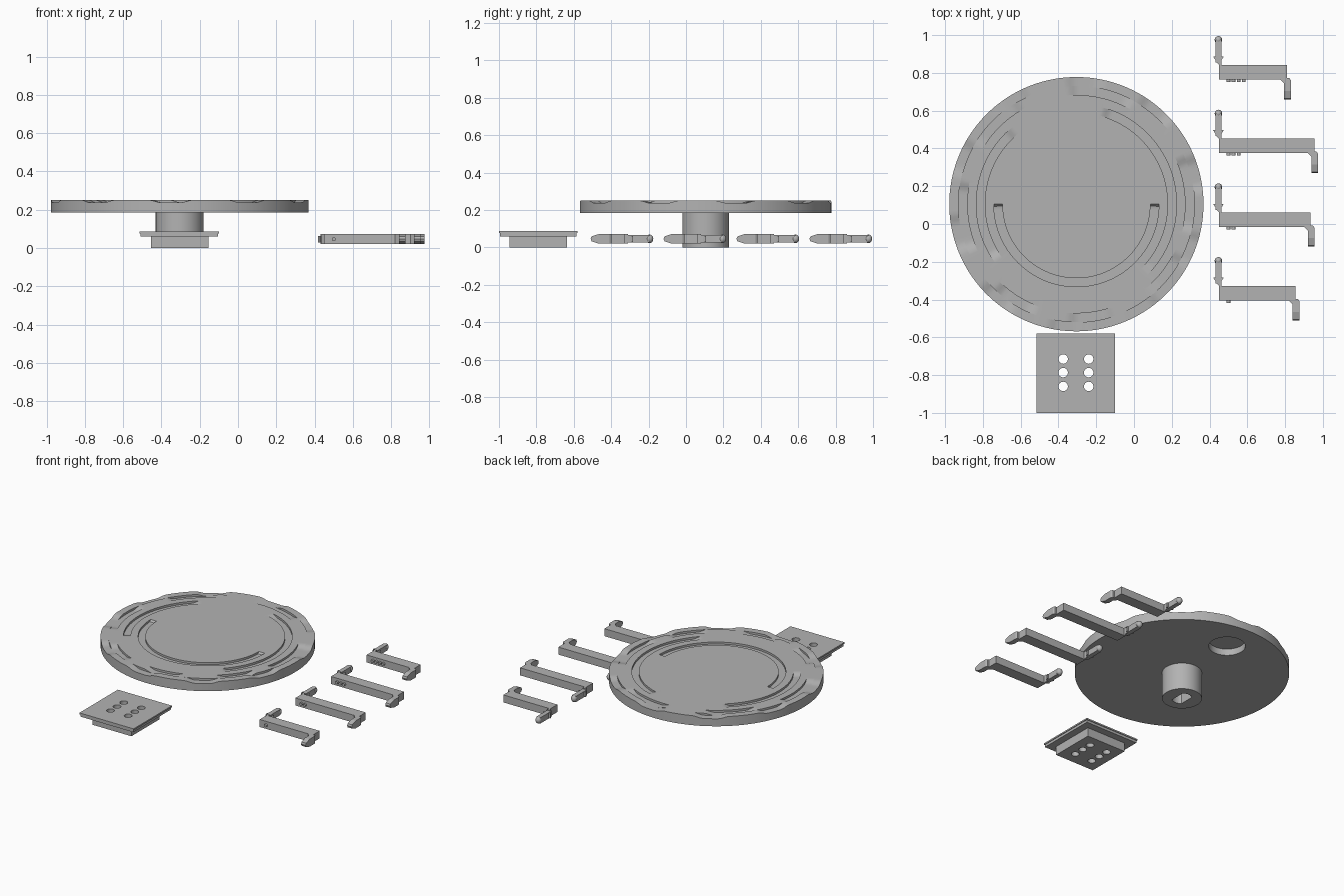
import bpy, bmesh, math
from mathutils import Matrix, Vector

if "Cube" in bpy.data.objects:
    bpy.data.objects.remove(bpy.data.objects["Cube"], do_unlink=True)

grey = bpy.data.materials.new("plain_grey")
grey.use_nodes = True
grey.diffuse_color = (0.45, 0.45, 0.45, 1)
grey.node_tree.nodes["Principled BSDF"].inputs["Base Color"].default_value = (0.45, 0.45, 0.45, 1)


def finish(name, bm, smooth=False):
    bmesh.ops.recalc_face_normals(bm, faces=bm.faces)
    mesh = bpy.data.meshes.new(name)
    bm.to_mesh(mesh)
    bm.free()
    mesh.materials.append(grey)
    obj = bpy.data.objects.new(name, mesh)
    bpy.context.collection.objects.link(obj)
    if smooth:
        select(obj)
        bpy.ops.object.shade_smooth_by_angle(angle=math.radians(30))
    return obj


def select(obj):
    bpy.ops.object.select_all(action='DESELECT')
    obj.select_set(True)
    bpy.context.view_layer.objects.active = obj


def add_box(bm, lo, hi):
    lo, hi = Vector(lo), Vector(hi)
    bmesh.ops.create_cube(bm, size=1, matrix=Matrix.Translation((lo + hi) / 2)
                          @ Matrix.Diagonal((*(hi - lo), 1)))


def add_cylinder(bm, x, y, z0, z1, r, segments=48):
    bmesh.ops.create_cone(bm, cap_ends=True, segments=segments, radius1=r, radius2=r,
                          depth=z1 - z0, matrix=Matrix.Translation((x, y, (z0 + z1) / 2)))


def add_prism(bm, points, offset):
    face = bm.faces.new([bm.verts.new(p) for p in points])
    new = bmesh.ops.extrude_face_region(bm, geom=[face])["geom"]
    bmesh.ops.translate(bm, vec=offset,
                        verts=[g for g in new if isinstance(g, bmesh.types.BMVert)])


def cut(obj, cutter_bm):
    cutter = finish(obj.name + "_cutter", cutter_bm)
    cutter.hide_render = True
    mod = obj.modifiers.new("cut", 'BOOLEAN')
    mod.operation, mod.solver, mod.object = 'DIFFERENCE', 'EXACT', cutter
    select(obj)
    bpy.ops.object.modifier_apply(modifier=mod.name)
    bpy.data.objects.remove(cutter, do_unlink=True)


# Cam disc: concentric tracks with ramped low stretches, angles in degrees
CX, CY, BOTTOM, TOP, DROP = -0.305, 0.105, 0.185, 0.251, 0.014
STEPS = 240
radii = [0.0, 0.392, 0.437, 0.485, 0.53, 0.578, 0.625, 0.673]
lows = {
    1: [(180, 360)],
    3: [(-45, 75), (130, 215)],
    5: [(60, 95), (118, 150), (168, 205), (225, 250), (265, 290), (310, 335), (-15, 25)],
    6: [(36 * i + 4, 36 * i + 24) for i in range(10)],
}


def track_height(ring, angle):
    depth = 0
    ramp = 2 if ring == 1 else 6
    for start, end in lows.get(ring, []):
        off = abs((angle - (start + end) / 2 + 180) % 360 - 180)
        t = max(0, min(1, ((end - start) / 2 - off) / ramp))
        depth = max(depth, t * t * (3 - 2 * t))
    return TOP - DROP * depth


bm = bmesh.new()
rows = []
for ring in range(len(radii) - 1):
    for r in (radii[ring], radii[ring + 1]):
        if r:
            rows.append((r, ring))
rows.append((radii[-1], None))
grid = []
for r, ring in rows:
    line = []
    for i in range(STEPS):
        a = 360 * i / STEPS
        z = BOTTOM if ring is None else track_height(ring, a)
        line.append(bm.verts.new((CX + r * math.cos(math.radians(a)),
                                  CY + r * math.sin(math.radians(a)), z)))
    grid.append(line)
for a, b in zip(grid, grid[1:]):
    for i in range(STEPS):
        j = (i + 1) % STEPS
        bm.faces.new((a[i], a[j], b[j], b[i]))
bm.faces.new(grid[0])
bm.faces.new(grid[-1])
bmesh.ops.remove_doubles(bm, verts=bm.verts, dist=0.00005)
disc = finish("cam_disc", bm)

# Blind round pocket in the underside
bm = bmesh.new()
add_cylinder(bm, CX, CY + 0.44, BOTTOM - 0.05, BOTTOM + 0.045, 0.115, 64)
cut(disc, bm)
select(disc)
bpy.ops.object.shade_smooth_by_angle(angle=math.radians(30))

# Hub with a flat-sided shaft socket
bm = bmesh.new()
add_cylinder(bm, CX, CY, 0, BOTTOM + 0.002, 0.125, 64)
hub = finish("hub", bm)
bm = bmesh.new()
socket = []
for i in range(40):
    a = math.tau * (i + 0.5) / 40
    x = max(-0.038, min(0.038, 0.065 * math.cos(a)))
    socket.append((CX + x, CY + 0.065 * math.sin(a), -0.05))
kept = [p for i, p in enumerate(socket)
        if abs(abs(p[0] - CX) - 0.038) > 1e-6
        or abs(abs(socket[i - 1][0] - CX) - 0.038) > 1e-6
        or abs(abs(socket[(i + 1) % 40][0] - CX) - 0.038) > 1e-6]
add_prism(bm, kept, (0, 0, 0.18))
cut(hub, bm)
select(hub)
bpy.ops.object.shade_smooth_by_angle(angle=math.radians(30))

# Mounting plate: stepped block with six through holes
plates = [
    ("plate_block", (-0.455, -0.945, 0), (-0.155, -0.635, 0.06)),
    ("plate_flange", (-0.51, -0.995, 0.06), (-0.105, -0.585, 0.077)),
    ("plate_cover", (-0.515, -1.0, 0.077), (-0.10, -0.58, 0.087)),
]
for name, lo, hi in plates:
    bm = bmesh.new()
    add_box(bm, lo, hi)
    plate = finish(name, bm)
    bm = bmesh.new()
    for x in (-0.375, -0.24):
        for y in (-0.715, -0.787, -0.86):
            add_cylinder(bm, x, y, -0.1, 0.2, 0.025, 32)
    cut(plate, bm)

# Follower arms, each with a snap peg, a pointed finger and counting dots
Z0, Z1 = 0.02, 0.072
ZM = (Z0 + Z1) / 2


def follower_arm(number, base, end, dots):
    bm = bmesh.new()
    # Bar with stepped corner leading to the finger
    outline = [(0.45, 0), (end - 0.035, 0), (end - 0.015, -0.02), (end + 0.02, -0.02),
               (end + 0.02, -0.004), (end + 0.012, 0.008), (end, 0.008),
               (end, 0.077), (0.462, 0.077), (0.462, 0.095), (0.432, 0.095), (0.45, 0.077)]
    add_prism(bm, [(x, base + y, Z0) for x, y in outline], (0, 0, Z1 - Z0))
    finish(f"arm_{number}_bar", bm)
    # Finger tapering to a blunt tip
    bm = bmesh.new()
    side = [(-0.02, Z0), (-0.06, Z0), (-0.1, ZM - 0.013), (-0.105, ZM),
            (-0.1, ZM + 0.013), (-0.06, Z1), (-0.02, Z1)]
    add_prism(bm, [(end - 0.015, base + y, z) for y, z in side], (0.035, 0, 0))
    finish(f"arm_{number}_finger", bm)
    # Peg with rounded end and barbs
    bm = bmesh.new()
    add_box(bm, (0.432, base + 0.09, ZM - 0.02), (0.462, base + 0.21, ZM + 0.02))
    bmesh.ops.create_uvsphere(bm, u_segments=24, v_segments=12, radius=0.02,
                              matrix=Matrix.Translation((0.447, base + 0.21, ZM))
                              @ Matrix.Diagonal((1, 1, 1.15, 1)))
    for s in (-1, 1):
        barb = [(0.01, 0.105), (0.018, 0.105), (0.028, 0.122), (0.01, 0.122)]
        add_prism(bm, [(0.447 + s * x, base + y, ZM - 0.016) for x, y in barb], (0, 0, 0.032))
    finish(f"arm_{number}_peg", bm, True)
    # Counting dots on the front face
    bm = bmesh.new()
    for i in range(dots):
        bmesh.ops.create_cone(bm, cap_ends=True, segments=16, radius1=0.01, radius2=0.01,
                              depth=0.02, matrix=Matrix.Translation((0.5 + 0.027 * i, base - 0.003, ZM))
                              @ Matrix.Rotation(math.pi / 2, 4, 'X'))
    finish(f"arm_{number}_dots", bm, True)


for n, end in enumerate((0.855, 0.935, 0.955, 0.81), 1):
    follower_arm(n, -0.405 + 0.39 * (n - 1), end, n)
